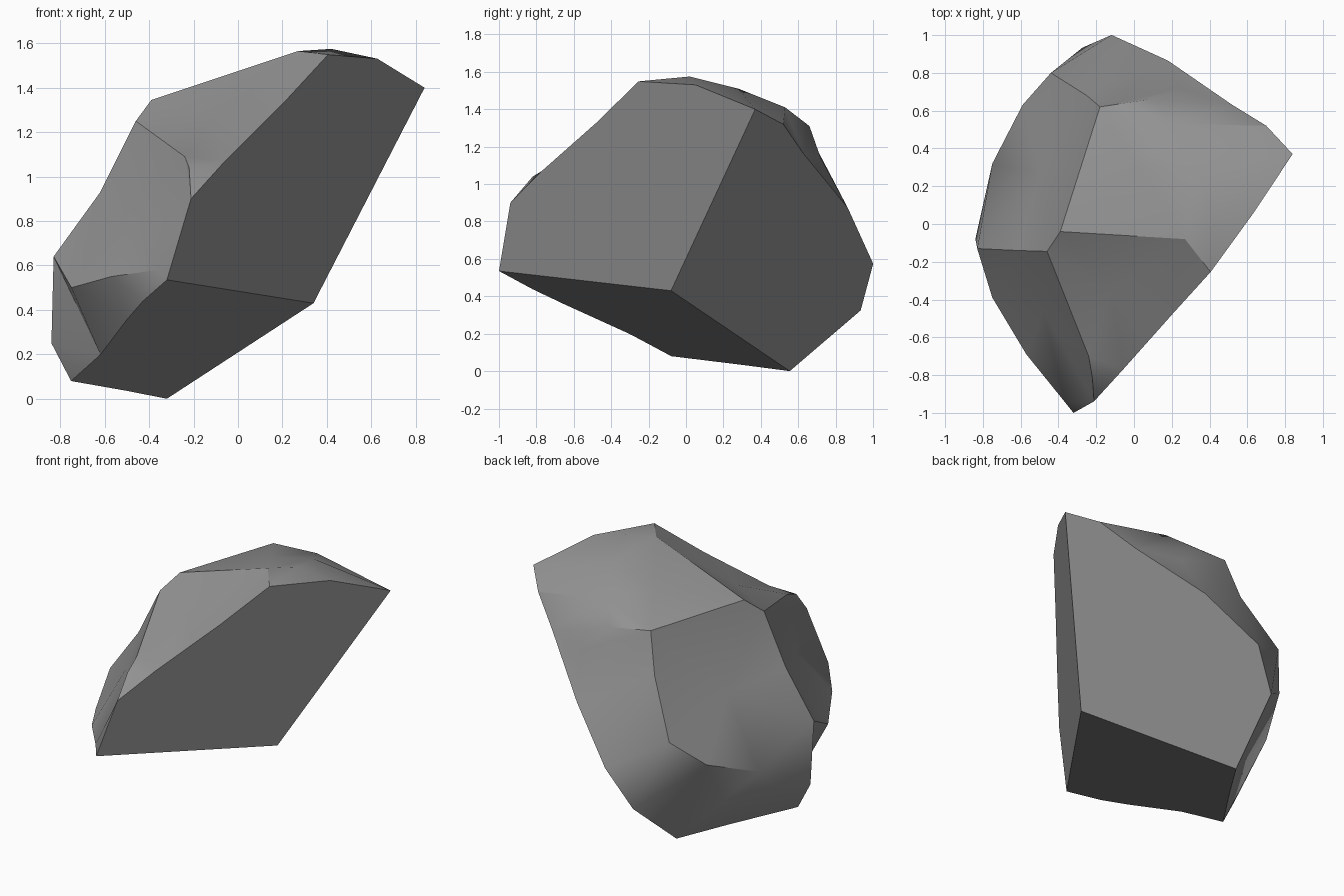
import bpy, bmesh, math
from mathutils import Vector
from mathutils.geometry import delaunay_2d_cdt, normal

if "Cube" in bpy.data.objects:
    bpy.data.objects.remove(bpy.data.objects["Cube"])

# Rim of the weathered skin: A -> E (right cut), E -> C (back cut), C -> A (underside)
rim = [Vector(p) for p in (
    (-.32, -1, .535), (-.21, -.94, .90), (-.06, -.77, 1.07), (.09, -.6, 1.22),
    (.21, -.48, 1.33), (.4, -.25, 1.55), (.63, .05, 1.53), (.84, .37, 1.4),
    (.70, .52, 1.32), (.52, .63, 1.16), (.17, .86, .88), (-.12, 1, .575),
    (-.28, .93, .33), (-.32, .555, 0), (-.5, .28, .03), (-.75, -.08, .075),
    (-.62, -.3, .2), (-.5, -.65, .36), (-.43, -.82, .44))]
# Bumps and dents inside the skin
skin = [Vector(p) for p in (
    (-.18, .62, 1.34), (-.39, -.04, 1.345), (-.46, -.145, 1.25), (-.62, -.14, .93),
    (-.83, -.13, .64), (-.75, -.39, .5), (-.57, -.69, .55), (-.36, -.95, .58),
    (-.24, -.7, 1.09), (-.22, -.82, 1.04), (-.75, .32, .46), (-.59, .63, .58),
    (-.44, .8, .75), (-.25, .68, 1.09), (-.84, -.08, .25), (.42, .02, 1.575),
    (.27, -.08, 1.565), (.35, .28, 1.51), (.2, .53, 1.41), (.08, .66, 1.31),
    (.25, .72, 1.14), (-.12, -.35, 1.25), (-.49, .27, .88), (-.48, -.46, .86),
    (.02, .3, 1.43))]
# Corner where the three flat cuts meet
corner = Vector((.34, -.08, .43))
n = len(rim)
cuts = [list(range(0, 8)), list(range(7, 14)), list(range(13, n)) + [0]]

# Press the rim points exactly onto their flat cuts
for c in cuts:
    a, b = rim[c[0]].copy(), rim[c[-1]].copy()
    nrm = normal((corner, a, b))
    for i in c[1:-1]:
        rim[i] -= nrm * (rim[i] - corner).dot(nrm)

# Triangulate the skin as seen along its main direction, keeping the ridges
pts = rim + skin
d = Vector((-.74, .22, .64)).normalized()
u = Vector((.285, .958, 0)).normalized()
v = u.cross(d)
flat = [Vector((p.dot(u), p.dot(v))) for p in pts]
chains = [list(range(n)) + [0],
          [19, 20, 21, 22, 23, 29, 30, 31, 32, 19],
          [23, 24, 25, 26], [27, 28, 1], [34, 35, 20], [19, 38]]
edges = [e for c in chains for e in zip(c, c[1:])]
res = delaunay_2d_cdt(flat, edges, [], 1, 1e-5)
tris, orig = res[2], res[3]

bm = bmesh.new()
verts = [bm.verts.new(p) for p in pts]
hub = bm.verts.new(corner)
for t in tris:
    idx = [orig[i][0] for i in t if orig[i]]
    if len(set(idx)) == 3:
        bm.faces.new([verts[i] for i in idx])
# The three flat cut faces
for c in cuts:
    bm.faces.new([verts[i] for i in c] + [hub])
bmesh.ops.recalc_face_normals(bm, faces=bm.faces[:])
if bm.calc_volume(signed=True) < 0:
    bmesh.ops.reverse_faces(bm, faces=bm.faces[:])

mesh = bpy.data.meshes.new("rock")
bm.to_mesh(mesh)
bm.free()
rock = bpy.data.objects.new("rock", mesh)
bpy.context.collection.objects.link(rock)
stone = bpy.data.materials.new("grey stone")
stone.diffuse_color = (.29, .29, .29, 1)
stone.use_nodes = True
stone.node_tree.nodes["Principled BSDF"].inputs["Base Color"].default_value = stone.diffuse_color
mesh.materials.append(stone)

# Soft skin, crisp cuts and ridges
bpy.context.view_layer.objects.active = rock
rock.select_set(True)
bpy.ops.object.shade_smooth_by_angle(angle=math.radians(32))
